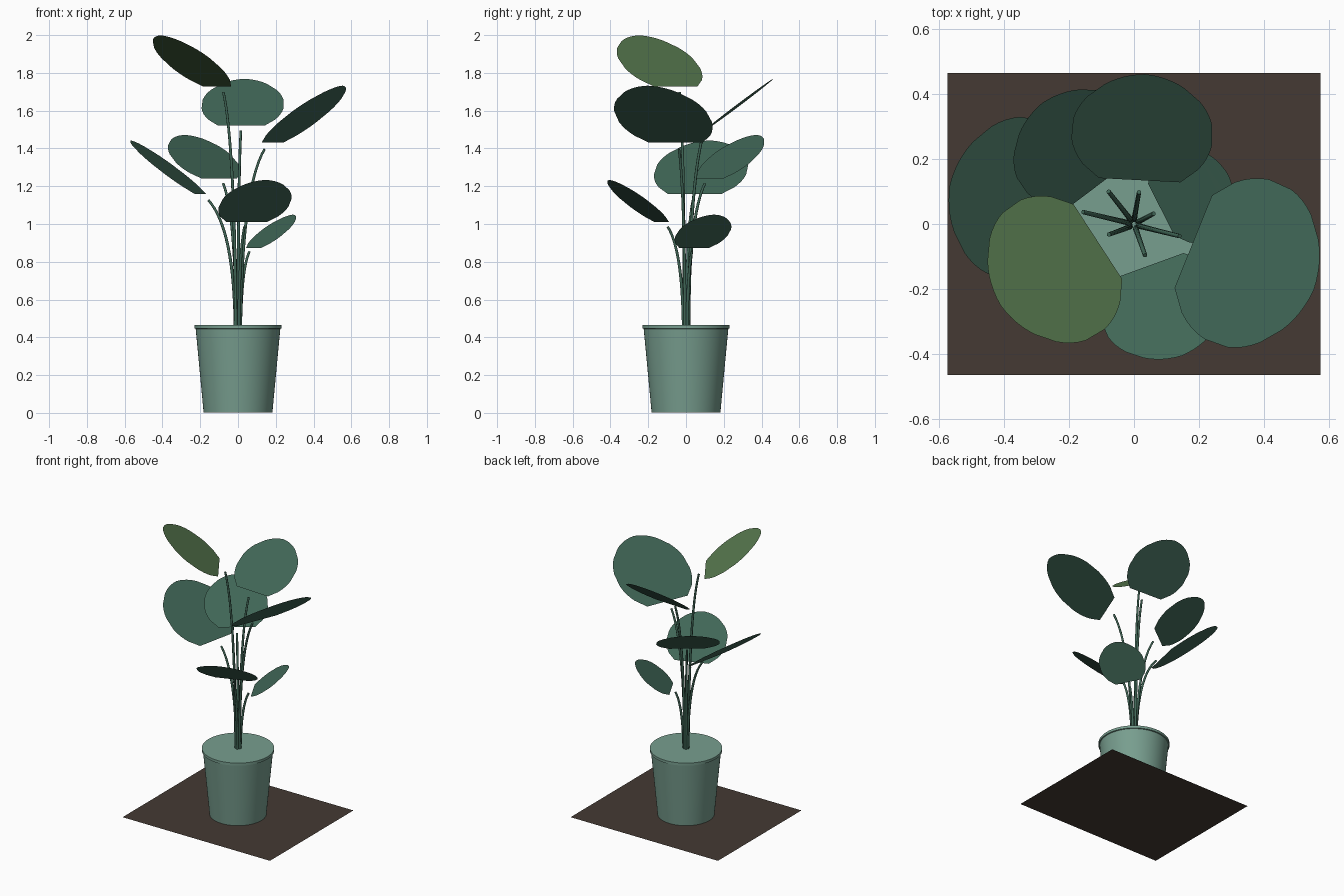
import bpy
import bmesh
from math import radians, sin, cos, pi
from mathutils import Matrix, Vector

cube = bpy.data.objects.get("Cube")
if cube:
    bpy.data.objects.remove(cube)


def material(name, rgb):
    m = bpy.data.materials.new(name)
    m.use_nodes = True
    m.diffuse_color = (*rgb, 1)
    bsdf = next(n for n in m.node_tree.nodes if n.type == "BSDF_PRINCIPLED")
    bsdf.inputs["Base Color"].default_value = (*rgb, 1)
    return m


GREEN = material("deep_green", (0.051, 0.133, 0.093))
YOUNG = material("young_leaf_green", (0.098, 0.195, 0.08))
SAGE = material("sage_pot", (0.187, 0.342, 0.274))
BROWN = material("dark_brown", (0.058, 0.042, 0.033))


def add_object(name, bm, mat):
    mesh = bpy.data.meshes.new(name)
    bm.to_mesh(mesh)
    bm.free()
    mesh.materials.append(mat)
    obj = bpy.data.objects.new(name, mesh)
    bpy.context.collection.objects.link(obj)
    return obj


def smooth(obj):
    bpy.ops.object.select_all(action="DESELECT")
    obj.select_set(True)
    bpy.context.view_layer.objects.active = obj
    bpy.ops.object.shade_smooth_by_angle(angle=radians(35))


# Floor sheet
bm = bmesh.new()
bmesh.ops.create_grid(bm, x_segments=1, y_segments=1, size=1)
bmesh.ops.scale(bm, vec=(0.575, 0.465, 1), verts=bm.verts)
add_object("floor_sheet", bm, BROWN)

# Pot: turned profile with a small lip and a closed top
profile = [(0, 0.001), (0.182, 0.001), (0.224, 0.445), (0.231, 0.447), (0.231, 0.465), (0, 0.465)]
bm = bmesh.new()
verts = [bm.verts.new((r, 0, z)) for r, z in profile]
edges = [bm.edges.new(pair) for pair in zip(verts, verts[1:])]
bmesh.ops.spin(bm, geom=verts + edges, cent=(0, 0, 0), axis=(0, 0, 1), angle=2 * pi, steps=64)
bmesh.ops.remove_doubles(bm, verts=bm.verts, dist=0.0001)
bmesh.ops.recalc_face_normals(bm, faces=bm.faces)
smooth(add_object("pot", bm, SAGE))


# Leaf outline: round blade with a straight base and three slits on each side
def arc(start, end, steps, radius=1.0):
    return [(start + (end - start) * i / steps, radius) for i in range(steps + 1)]


def leaf_outline():
    half = [(a, 1.05 - 0.0012 * a) for a, _ in arc(0, 34, 6)]
    half += [(43, 0.57)] + arc(52, 78, 4)
    half += [(88, 0.62)] + arc(98, 126, 4)
    half += [(134, 0.67), (145, 1.0)]
    return half + [(-a, r) for a, r in reversed(half[1:])]


TILT = radians(37)


def add_leaf(name, heading, centre, radius, mat):
    place = (Matrix.Translation(centre) @ Matrix.Rotation(radians(heading), 4, "Z")
             @ Matrix.Rotation(-TILT, 4, "Y"))
    # Blade
    bm = bmesh.new()
    bm.faces.new([bm.verts.new((radius * r * cos(radians(a)), radius * r * sin(radians(a)), 0))
                  for a, r in leaf_outline()])
    bmesh.ops.triangulate(bm, faces=bm.faces)
    bmesh.ops.transform(bm, matrix=place, verts=bm.verts)
    add_object(name + "_leaf", bm, mat)

    # Stem: rises from the pot, then bends out to the blade's base
    out = Vector((cos(radians(heading)), sin(radians(heading)), 0))
    end = place @ Vector((-1.03 * radius, 0, 0))
    start = out * 0.014 + Vector((0, 0, 0.44))
    bend = out * 0.02 + Vector((0, 0, 0.44 + 0.78 * (end.z - 0.44)))
    curve = bpy.data.curves.new(name + "_stem", "CURVE")
    curve.dimensions = "3D"
    curve.bevel_depth = 0.009
    curve.bevel_resolution = 2
    curve.use_fill_caps = True
    spline = curve.splines.new("POLY")
    steps = 16
    spline.points.add(steps)
    for i, point in enumerate(spline.points):
        t = i / steps
        p = start * (1 - t) ** 2 + bend * 2 * t * (1 - t) + end * t * t
        point.co = (*p, 1)
        point.radius = 1 - 0.25 * t
    spline.use_smooth = True
    curve.materials.append(GREEN)
    stem = bpy.data.objects.new(name + "_stem", curve)
    bpy.context.collection.objects.link(stem)


# Leaves: name, heading in degrees, blade centre, blade radius, colour
add_leaf("top", 213, (-0.243, -0.14, 1.847), 0.24, YOUNG)
add_leaf("back", 87, (0.025, 0.278, 1.63), 0.219, GREEN)
add_leaf("left", -22, (0.345, -0.12, 1.563), 0.268, GREEN)
add_leaf("back_right", 127, (-0.18, 0.235, 1.342), 0.205, GREEN)
add_leaf("right", 168, (-0.36, 0.08, 1.283), 0.252, GREEN)
add_leaf("front", -70, (0.09, -0.25, 1.108), 0.198, GREEN)
add_leaf("low_left", 27, (0.175, 0.09, 0.951), 0.156, GREEN)
